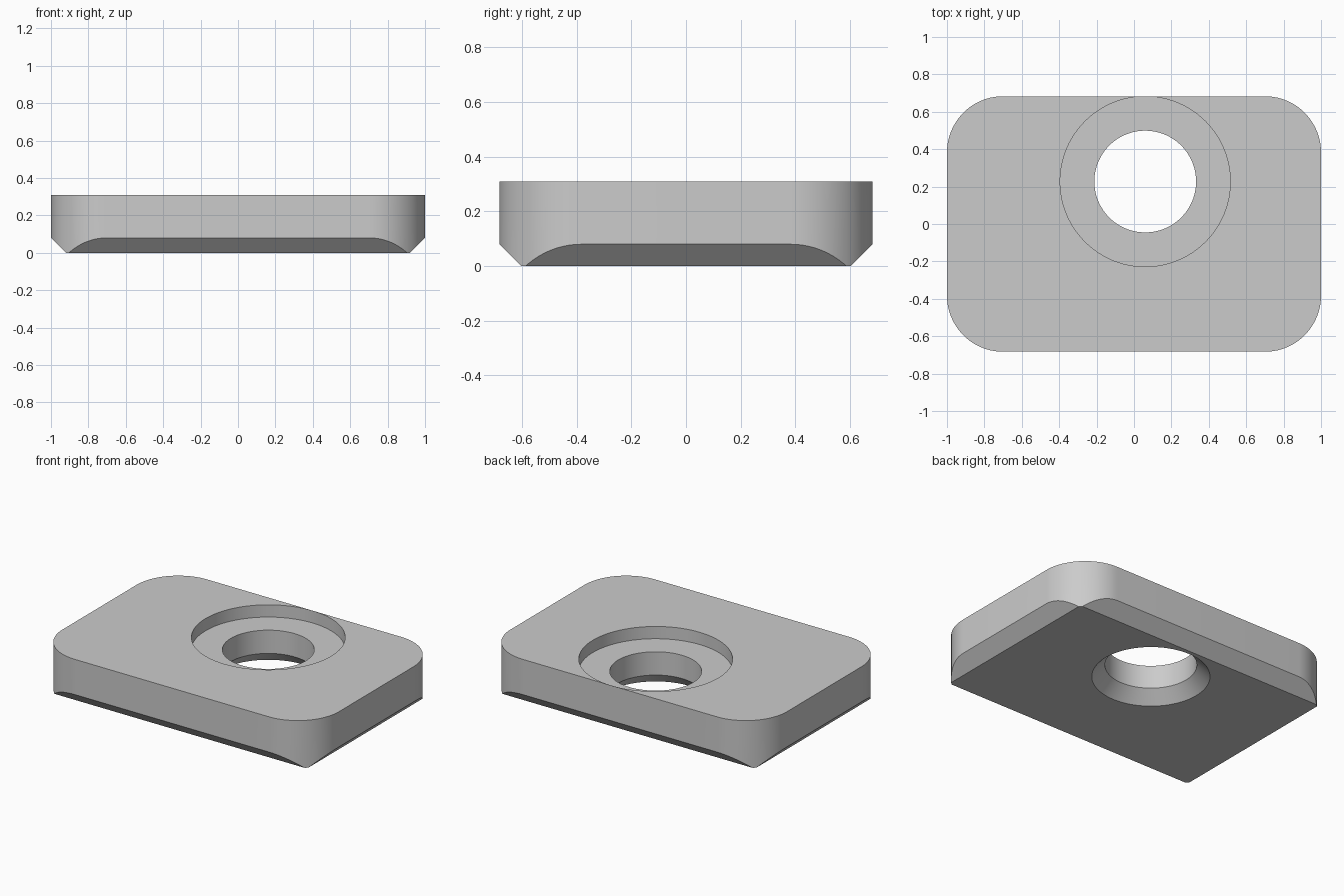
import bpy, bmesh, math
from mathutils import Matrix, Vector

HALF_X, HALF_Y, HEIGHT = 1.0, 0.683, 0.31
CORNER, CHAMFER = 0.3, 0.08
HOLE_X, HOLE_Y = 0.06, 0.227
BORE_R, HOLE_R, SINK_R = 0.455, 0.272, 0.35
BORE_FLOOR = 0.23

cube = bpy.data.objects.get("Cube")
if cube:
    bpy.data.objects.remove(cube, do_unlink=True)

grey = bpy.data.materials.new("plain_grey")
grey.use_nodes = True
colour = (0.6, 0.6, 0.6, 1)
grey.diffuse_color = colour
for node in grey.node_tree.nodes:
    if node.type == "BSDF_PRINCIPLED":
        node.inputs["Base Color"].default_value = colour


def make_object(name, bm):
    bmesh.ops.recalc_face_normals(bm, faces=bm.faces)
    mesh = bpy.data.meshes.new(name)
    bm.to_mesh(mesh)
    bm.free()
    mesh.materials.append(grey)
    obj = bpy.data.objects.new(name, mesh)
    bpy.context.collection.objects.link(obj)
    return obj


# Rounded rectangular plate
bm = bmesh.new()
steps = 20
outline = []
for quarter, (sx, sy) in enumerate([(1, 1), (-1, 1), (-1, -1), (1, -1)]):
    for i in range(steps + 1):
        a = (quarter + i / steps) * math.pi / 2
        outline.append(bm.verts.new((sx * (HALF_X - CORNER) + CORNER * math.cos(a),
                                     sy * (HALF_Y - CORNER) + CORNER * math.sin(a), 0)))
base = bm.faces.new(outline)
top = bmesh.ops.extrude_face_region(bm, geom=[base], use_keep_orig=True)
bmesh.ops.translate(bm, vec=(0, 0, HEIGHT),
                    verts=[g for g in top["geom"] if isinstance(g, bmesh.types.BMVert)])

# Flat chamfers along the four lower edges
for side in (Vector((1, 0, 0)), Vector((-1, 0, 0)), Vector((0, 1, 0)), Vector((0, -1, 0))):
    reach = HALF_X if side.x else HALF_Y
    cut = bmesh.ops.bisect_plane(bm, geom=bm.verts[:] + bm.edges[:] + bm.faces[:],
                                 plane_co=side * (reach - CHAMFER),
                                 plane_no=side - Vector((0, 0, 1)), clear_outer=True)
    rim = [g for g in cut["geom_cut"] if isinstance(g, bmesh.types.BMEdge)]
    bmesh.ops.holes_fill(bm, edges=rim, sides=0)
plate = make_object("plate", bm)

# Turned cutter: counterbore, through hole and countersink
bm = bmesh.new()
extra = 0.05
profile = [(0, -extra), (SINK_R + extra, -extra), (HOLE_R, SINK_R - HOLE_R),
           (HOLE_R, BORE_FLOOR), (BORE_R, BORE_FLOOR),
           (BORE_R, HEIGHT + extra), (0, HEIGHT + extra)]
verts = [bm.verts.new((r, 0, z)) for r, z in profile]
edges = [bm.edges.new(pair) for pair in zip(verts, verts[1:])]
bmesh.ops.spin(bm, geom=verts + edges, axis=(0, 0, 1), cent=(0, 0, 0),
               angle=math.tau, steps=96, use_duplicate=False)
bmesh.ops.remove_doubles(bm, verts=bm.verts, dist=0.0001)
bmesh.ops.transform(bm, matrix=Matrix.Translation((HOLE_X, HOLE_Y, 0)), verts=bm.verts)
cutter = make_object("hole_cutter", bm)
cutter.hide_render = True

# Cut the hole, then discard the cutter
hole = plate.modifiers.new("hole", "BOOLEAN")
hole.operation = "DIFFERENCE"
hole.solver = "EXACT"
hole.object = cutter
bpy.ops.object.select_all(action="DESELECT")
plate.select_set(True)
bpy.context.view_layer.objects.active = plate
bpy.ops.object.modifier_apply(modifier=hole.name)
bpy.data.objects.remove(cutter, do_unlink=True)
bpy.ops.object.shade_smooth_by_angle(angle=math.radians(25))
